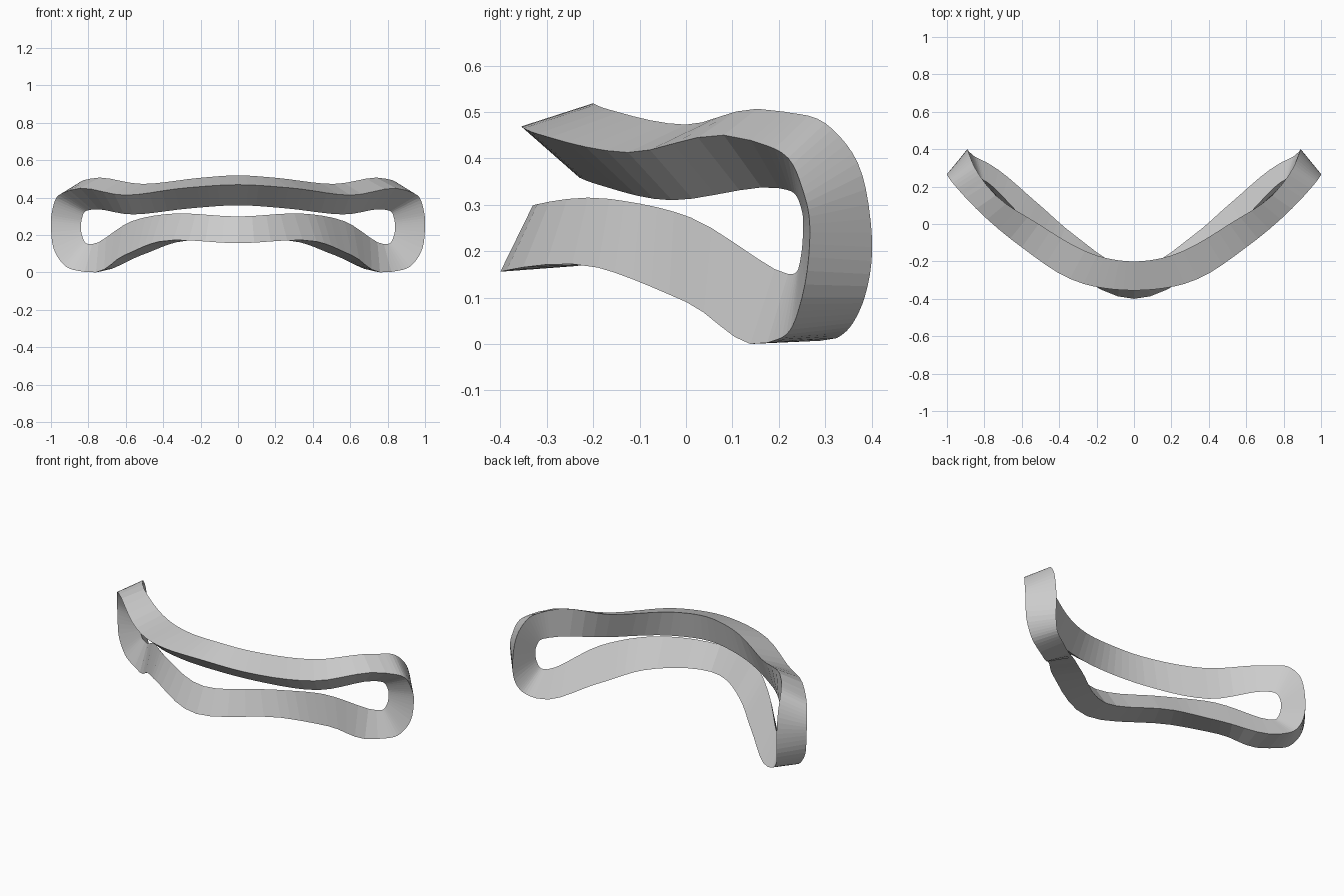
import bpy, bmesh
from mathutils import Vector

if "Cube" in bpy.data.objects:
    bpy.data.objects.remove(bpy.data.objects["Cube"])

# Three corner rails of the triangular bar, right half, top centre round to bottom centre
FRONT = [(0, -.355, .468), (.27, -.32, .452), (.6, -.125, .412), (.9, .14, .438),
         (.97, .22, .40), (.995, .255, .32), (1, .267, .24), (.975, .25, .1),
         (.92, .225, .03), (.82, .175, .002), (.61, 0, .09), (.42, -.19, .164), (0, -.4, .155)]
BACK = [(0, -.2, .518), (.2, -.168, .505), (.51, 0, .472), (.79, .21, .5),
        (.85, .3, .475), (.88, .37, .39), (.89, .4, .24), (.88, .385, .1),
        (.85, .36, .045), (.78, .325, .012), (.52, .115, .09), (.33, -.05, .16), (0, -.24, .167)]
INNER = [(0, -.23, .358), (.24, -.19, .343), (.56, -.03, .309), (.78, .2, .335),
         (.82, .235, .322), (.835, .25, .285), (.84, .252, .24), (.83, .247, .185),
         (.815, .24, .157), (.78, .22, .15), (.57, .01, .272), (.37, -.165, .312), (0, -.33, .298)]
STEPS = 5


def mirrored_loop(rail):
    half = [Vector(p) for p in rail]
    return half + [Vector((-p.x, p.y, p.z)) for p in half[-2:0:-1]]


rails = [mirrored_loop(r) for r in (FRONT, BACK, INNER)]
n = len(rails[0])
centre = [(a + b + c) / 3 for a, b, c in zip(*rails)]
gap = [(centre[(i + 1) % n] - centre[i]).length for i in range(n)]


def tangent(p, i):
    # Slope weighted by the spacing of the neighbouring stations
    h0, h1 = gap[i - 1], gap[i]
    return ((p[i] - p[i - 1]) / h0 * h1 + (p[(i + 1) % n] - p[i]) / h1 * h0) / (h0 + h1)


def smooth(p):
    out = []
    for i in range(n):
        j, h = (i + 1) % n, gap[i]
        for k in range(STEPS):
            t = k / STEPS
            out.append(p[i] * (2*t**3 - 3*t**2 + 1) + tangent(p, i) * h * (t**3 - 2*t**2 + t)
                       + p[j] * (3*t**2 - 2*t**3) + tangent(p, j) * h * (t**3 - t**2))
    return out


# Loft the closed triangular bar
bm = bmesh.new()
rings = [[bm.verts.new(co) for co in ring] for ring in zip(*[smooth(r) for r in rails])]
for i, ring in enumerate(rings):
    nxt = rings[(i + 1) % len(rings)]
    for k in range(3):
        m = (k + 1) % 3
        bm.faces.new((ring[k], ring[m], nxt[m], nxt[k]))
bmesh.ops.recalc_face_normals(bm, faces=bm.faces)
low = min(v.co.z for v in bm.verts)
bmesh.ops.translate(bm, verts=bm.verts, vec=(0, 0, -low))
mesh = bpy.data.meshes.new("curved_frame")
bm.to_mesh(mesh)
bm.free()
bpy.context.collection.objects.link(bpy.data.objects.new("curved_frame", mesh))
